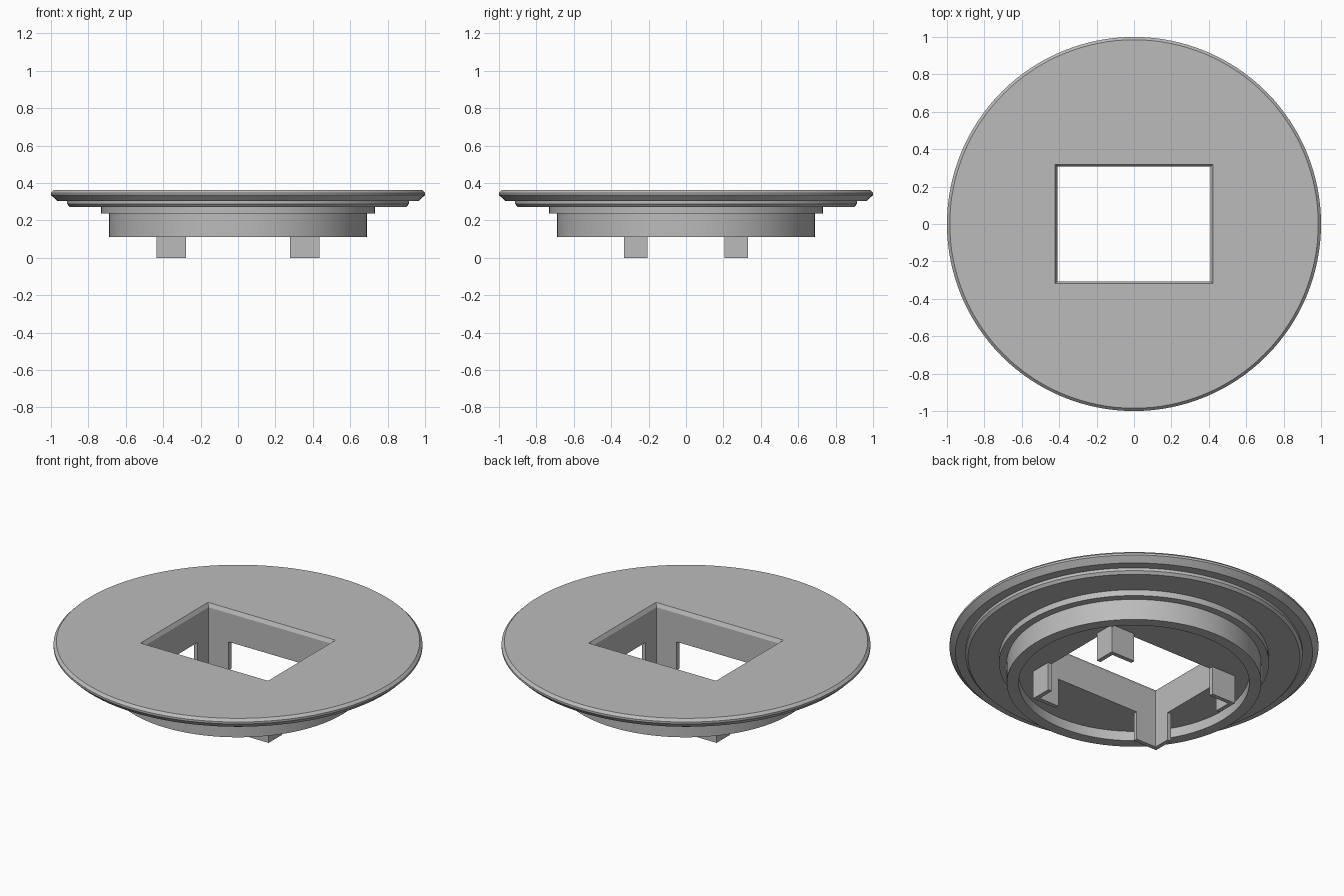
import bpy, bmesh, math

cube = bpy.data.objects.get("Cube")
if cube:
    bpy.data.objects.remove(cube, do_unlink=True)

grey = bpy.data.materials.new("plain grey")
grey.use_nodes = True
COLOUR = (0.5, 0.5, 0.5, 1)
grey.diffuse_color = COLOUR
grey.node_tree.nodes["Principled BSDF"].inputs["Base Color"].default_value = COLOUR

HX, HY = 0.41, 0.307      # half size of the opening
TOP, FLOOR = 0.363, 0.17  # top face and underside of the recess
WALL = 0.025              # thickness of the corner legs


def finish(name, bm):
    bmesh.ops.recalc_face_normals(bm, faces=bm.faces)
    mesh = bpy.data.meshes.new(name)
    bm.to_mesh(mesh)
    bm.free()
    mesh.materials.append(grey)
    obj = bpy.data.objects.new(name, mesh)
    bpy.context.collection.objects.link(obj)
    return obj


def lathe(name, profile, steps=128):
    bm = bmesh.new()
    verts = [bm.verts.new((r, 0, z)) for r, z in profile]
    edges = [bm.edges.new(pair) for pair in zip(verts, verts[1:])]
    bmesh.ops.spin(bm, geom=verts + edges, cent=(0, 0, 0), axis=(0, 0, 1),
                   angle=2 * math.pi, steps=steps)
    bmesh.ops.remove_doubles(bm, verts=bm.verts, dist=0.0005)
    # Close the flat discs at the top and in the recess
    bmesh.ops.holes_fill(bm, edges=[e for e in bm.edges if e.is_boundary], sides=0)
    return finish(name, bm)


def loft(name, rings):
    bm = bmesh.new()
    loops = [[bm.verts.new((x, y, z)) for x, y in pts] for pts, z in rings]
    n = len(loops[0])
    for low, high in zip(loops, loops[1:]):
        for i in range(n):
            j = (i + 1) % n
            bm.faces.new((low[i], low[j], high[j], high[i]))
    bm.faces.new(loops[0])
    bm.faces.new(loops[-1])
    return finish(name, bm)


def rectangle(grow):
    x, y = HX + grow, HY + grow
    return [(-x, -y), (x, -y), (x, y), (-x, y)]


# Stepped round plate with a hollow collar underneath
plate = lathe("stepped_plate", [
    (0.985, TOP), (1.0, 0.348), (1.0, 0.336), (0.968, 0.305),
    (0.914, 0.305), (0.914, 0.288), (0.9, 0.273),
    (0.732, 0.273), (0.732, 0.237), (0.69, 0.237),
    (0.69, 0.112), (0.625, 0.112), (0.625, FLOOR)])

# Rectangular opening with a chamfered upper lip
cutter = loft("opening_cutter", [
    (rectangle(0), 0.05), (rectangle(0), TOP - 0.022),
    (rectangle(0.012), TOP), (rectangle(0.023), TOP + 0.02)])
cutter.hide_render = True
cutter.hide_set(True)
cut = plate.modifiers.new("opening", "BOOLEAN")
cut.object = cutter
cut.operation = "DIFFERENCE"
cut.solver = "EXACT"
bpy.context.view_layer.objects.active = plate
plate.select_set(True)
bpy.ops.object.modifier_apply(modifier=cut.name)
bpy.data.objects.remove(cutter, do_unlink=True)
bpy.ops.object.shade_smooth_by_angle(angle=math.radians(20))

# Four L-shaped legs flush with the corners of the opening
ox, oy = HX + WALL, HY + WALL
corner = [(ox, oy), (0.277, oy), (0.277, HY), (HX, HY), (HX, 0.205), (ox, 0.205)]
for side, sx in (("left", 1), ("right", -1)):
    for end, sy in (("front", -1), ("back", 1)):
        points = [(x * sx, y * sy) for x, y in corner]
        loft(f"{end}_{side}_leg", [(points, 0), (points, FLOOR)])
